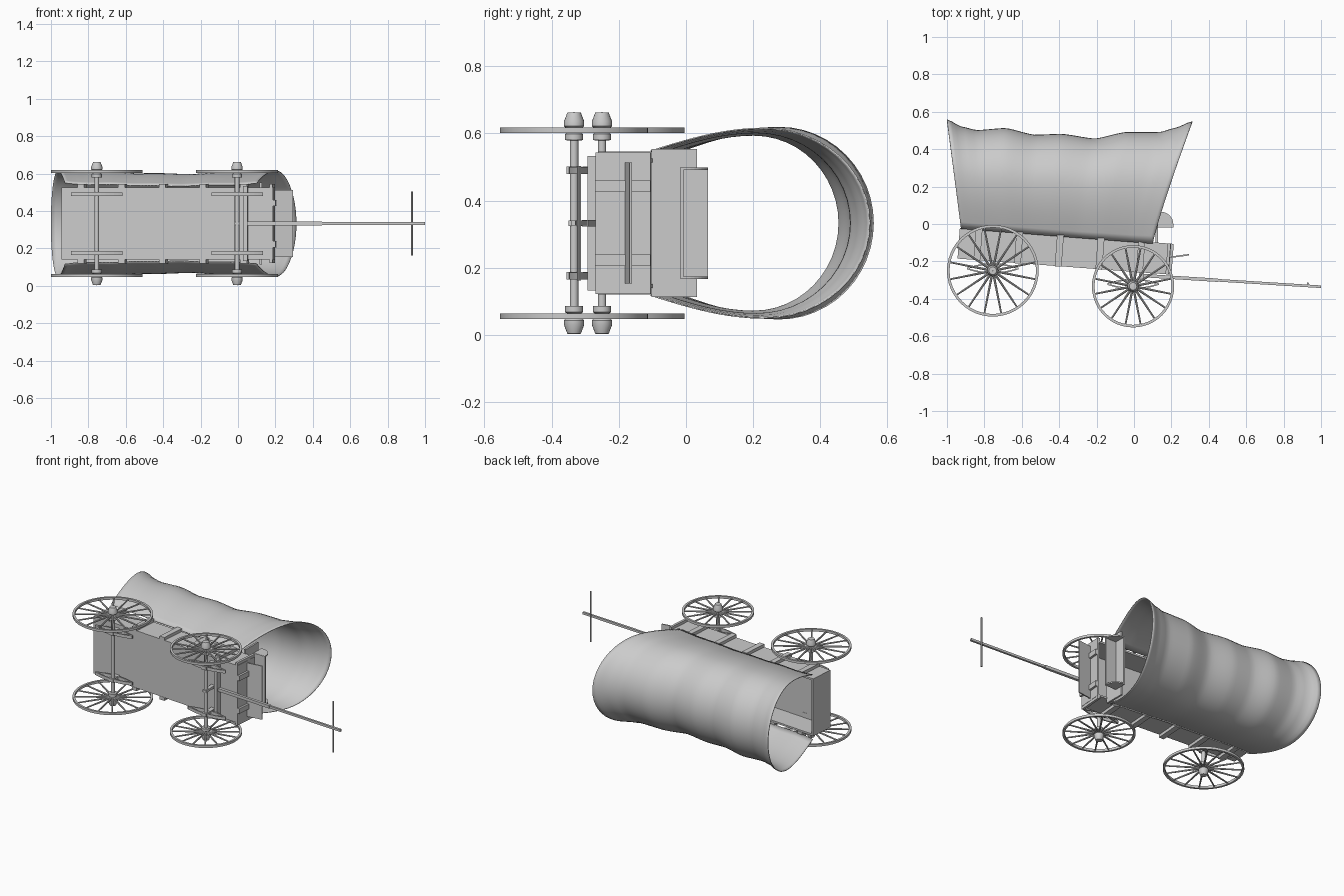
import bpy, bmesh, math
from mathutils import Matrix, Vector

if "Cube" in bpy.data.objects:
    bpy.data.objects.remove(bpy.data.objects["Cube"], do_unlink=True)

grey = bpy.data.materials.new("plain grey")
grey.use_nodes = True
grey.diffuse_color = (0.6, 0.6, 0.6, 1)
grey.node_tree.nodes["Principled BSDF"].inputs["Base Color"].default_value = (0.6, 0.6, 0.6, 1)

MID = 0.333          # lateral centre line (the wagon lies on its side, its up is +y)


def finish(name, bm, smooth=False):
    bmesh.ops.recalc_face_normals(bm, faces=bm.faces)
    me = bpy.data.meshes.new(name)
    bm.to_mesh(me)
    bm.free()
    me.materials.append(grey)
    ob = bpy.data.objects.new(name, me)
    bpy.context.collection.objects.link(ob)
    if smooth:
        bpy.ops.object.select_all(action='DESELECT')
        ob.select_set(True)
        bpy.context.view_layer.objects.active = ob
        bpy.ops.object.shade_smooth_by_angle(angle=math.radians(35))
    return ob


def add_box(bm, centre, size, turn=0.0):
    m = Matrix.Translation(centre) @ Matrix.Rotation(turn, 4, 'Z') @ Matrix.Diagonal((*size, 1))
    bmesh.ops.create_cube(bm, size=1, matrix=m)


def box(name, centre, size, turn=0.0):
    bm = bmesh.new()
    add_box(bm, centre, size, turn)
    return finish(name, bm)


def add_rod(bm, a, b, r1, r2, sides=12):
    a, b = Vector(a), Vector(b)
    d = b - a
    m = Matrix.Translation((a + b) / 2) @ d.to_track_quat('Z', 'Y').to_matrix().to_4x4()
    bmesh.ops.create_cone(bm, cap_ends=True, segments=sides, radius1=r1, radius2=r2,
                          depth=d.length, matrix=m)


def add_lathe(bm, profile, centre, sides, flip=1):
    """Revolve a closed (radius, height) loop around the lateral axis."""
    rings = []
    for i in range(sides):
        a = 2 * math.pi * i / sides
        rings.append([bm.verts.new((centre[0] + r * math.cos(a), centre[1] + r * math.sin(a),
                                    centre[2] + flip * h)) for r, h in profile])
    n = len(profile)
    for i in range(sides):
        p, q = rings[i], rings[(i + 1) % sides]
        for j in range(n):
            bm.faces.new((p[j], q[j], q[(j + 1) % n], p[(j + 1) % n]))


# Body: tilted open box with posts
TILT = math.radians(-4.3)
BODY = Matrix.Translation((-0.3725, -0.145, MID)) @ Matrix.Rotation(TILT, 4, 'Z')
L, H, W, T = 1.133, 0.165, 0.385, 0.012


def body_box(name, centre, size):
    return box(name, BODY @ Vector(centre), size, TILT)


body_box("body_floor", (0, -H / 2 + T / 2, 0), (L, T, W))
for side, s in (("left", 1), ("right", -1)):
    body_box(side + "_side_board", (0, 0, s * (W - T) / 2), (L, H, T))
    for i in range(5):
        body_box(f"{side}_post_{i + 1}", (-0.463 + i * 0.218, 0, s * (W / 2 + 0.009)),
                 (0.036, H + 0.004, 0.022))
    body_box(side + "_front_batten", (L / 2 + 0.006, 0, s * 0.11), (0.016, H, 0.034))
    body_box(side + "_front_corner_strip", (L / 2 - 0.01, 0, s * (W / 2 + 0.008)), (0.016, H, 0.02))
body_box("tailgate", (-L / 2 + T / 2, 0, 0), (T, H, W))
body_box("front_board", (L / 2 - T / 2, 0, 0), (T, H, W))
box("front_bolster", (0.04, -0.275, MID), (0.025, 0.035, 0.4), TILT)

# Driver's bench, foot rest and the panel behind them
box("bench_panel", (0.122, -0.035, MID), (0.012, 0.135, 0.44))
box("bench_back", (0.131, 0.024, MID), (0.01, 0.084, 0.33))
box("bench_seat", (0.17, -0.013, MID), (0.085, 0.01, 0.33))
for side, s in (("left", 1), ("right", -1)):
    bm = bmesh.new()
    outline = [(0.13, -0.015), (0.21, -0.015)]
    outline += [(0.14 + 0.07 * math.cos(a), 0.066 * math.sin(a))
                for a in [math.pi / 2 * k / 8 for k in range(9)]] + [(0.13, 0.066)]
    z = MID + s * 0.162 - 0.004
    face = bm.faces.new([bm.verts.new((x, y, z)) for x, y in outline])
    out = bmesh.ops.extrude_face_region(bm, geom=[face])
    bmesh.ops.translate(bm, vec=(0, 0, 0.008),
                        verts=[v for v in out["geom"] if isinstance(v, bmesh.types.BMVert)])
    finish(side + "_bench_arm", bm)
box("foot_rest", (0.245, -0.171, MID), (0.1, 0.008, 0.36), math.radians(8))

# Wheels, axles and leaf springs
HUB = [(0.001, -0.032), (0.027, -0.03), (0.027, -0.012), (0.02, -0.008), (0.022, 0.004),
       (0.03, 0.012), (0.03, 0.026), (0.02, 0.052), (0.001, 0.053)]


def wheel(name, x, y, radius, flip):
    c = Vector((x, y, MID + flip * 0.277))
    bm = bmesh.new()
    ri, w = radius - 0.014, 0.008
    add_lathe(bm, [(ri, -w), (radius, -w), (radius, w), (ri, w)], c, 48)
    add_lathe(bm, HUB, c, 20, flip)
    for i in range(16):
        a = 2 * math.pi * (i + 0.5) / 16
        d = Vector((math.cos(a), math.sin(a), 0))
        add_rod(bm, c + d * 0.015, c + d * (ri + 0.004), 0.0065, 0.0045, 8)
    finish(name, bm, True)


def spring(name, x, y, z):
    """Two bowed leaves meeting at their tips."""
    bm = bmesh.new()
    n, half, rise, t = 12, 0.138, 0.024, 0.004
    for s in (1, -1):
        rows = []
        for i in range(n + 1):
            u = -1 + 2 * i / n
            yc = y + s * rise * (1 - u * u)
            rows.append([bm.verts.new((x + u * half, yc + dy, z + dz))
                         for dy, dz in ((-t, -0.01), (t, -0.01), (t, 0.01), (-t, 0.01))])
        for p, q in zip(rows, rows[1:]):
            for j in range(4):
                k = (j + 1) % 4
                bm.faces.new((p[j], p[k], q[k], q[j]))
        bm.faces.new(rows[0])
        bm.faces.new(rows[-1])
    finish(name, bm)


for end, x, y, radius, base in (("front", -0.005, -0.333, 0.22, -0.25),
                                ("rear", -0.755, -0.25, 0.245, -0.19)):
    bm = bmesh.new()
    add_rod(bm, (x, y, MID - 0.28), (x, y, MID + 0.28), 0.0125, 0.0125, 16)
    finish(end + "_axle", bm, True)
    for side, s in (("left", 1), ("right", -1)):
        wheel(f"{end}_{side}_wheel", x, y, radius, s)
        spring(f"{end}_{side}_spring", x, y + 0.012, MID + s * 0.157)
        box(f"{end}_{side}_spring_clamp", (x, y, MID + s * 0.157), (0.034, 0.044, 0.022))
        top = y + 0.03
        box(f"{end}_{side}_spring_mount", (x, (top + base) / 2, MID + s * 0.157),
            (0.03, abs(base - top) + 0.01, 0.022))
box("axle_king_pin", (-0.005, -0.3, MID), (0.026, 0.1, 0.016))

# Draw pole and cross bar
bm = bmesh.new()
slope = math.atan2(-0.06, 0.96)
add_box(bm, (0.245, -0.288, MID), (0.41, 0.018, 0.02), slope)
add_box(bm, (0.72, -0.318, MID), (0.56, 0.014, 0.015), slope)
finish("draw_pole", bm)
bm = bmesh.new()
add_rod(bm, (0.93, -0.318, MID - 0.17), (0.93, -0.318, MID + 0.17), 0.006, 0.006, 10)
finish("cross_bar", bm, True)

# Canvas cover: bowed section swept along a sagging ridge
RIDGE = [(-1, .557), (-.92, .518), (-.84, .50), (-.69, .511), (-.53, .475), (-.39, .48),
         (-.21, .455), (-.04, .49), (.14, .49), (.22, .512), (.312, .547)]


def ridge(x):
    for (x0, y0), (x1, y1) in zip(RIDGE, RIDGE[1:]):
        if x <= x1:
            f = (x - x0) / (x1 - x0)
            f = 0.5 * f + 0.5 * f * f * (3 - 2 * f)
            return y0 + (y1 - y0) * f
    return RIDGE[-1][1]


def section(k, n):
    """Height and width fractions for step k of n from hem to ridge."""
    u = k / n
    if u < 0.4:
        f = u / 0.4
        return 0.52 * f, 0.76 + 0.24 * math.sin(f * math.pi / 2)
    a = (u - 0.4) / 0.6 * math.pi / 2
    return 0.52 + 0.48 * math.sin(a), math.cos(a)


bm = bmesh.new()
NS, NK = 56, 20
grid = []
for i in range(NS + 1):
    s = i / NS
    top = ridge(-1 + 1.312 * s)
    hem = -0.025 - 0.08 * s
    half = 0.283 - 0.22 * (0.55 - top)
    row = []
    for k in range(-NK, NK + 1):
        h, w = section(NK - abs(k), NK)
        x0, x1 = -0.925 - 0.075 * h, 0.10 + 0.212 * h ** 1.12
        row.append(bm.verts.new((x0 + (x1 - x0) * s, hem + (top - hem) * h,
                                 MID + math.copysign(half * w, k) if k else MID)))
    grid.append(row)
for p, q in zip(grid, grid[1:]):
    for j in range(2 * NK):
        bm.faces.new((p[j], p[j + 1], q[j + 1], q[j]))
canvas = finish("canvas_cover", bm, True)
shell = canvas.modifiers.new("thickness", 'SOLIDIFY')
shell.thickness = 0.004
shell.offset = 0
